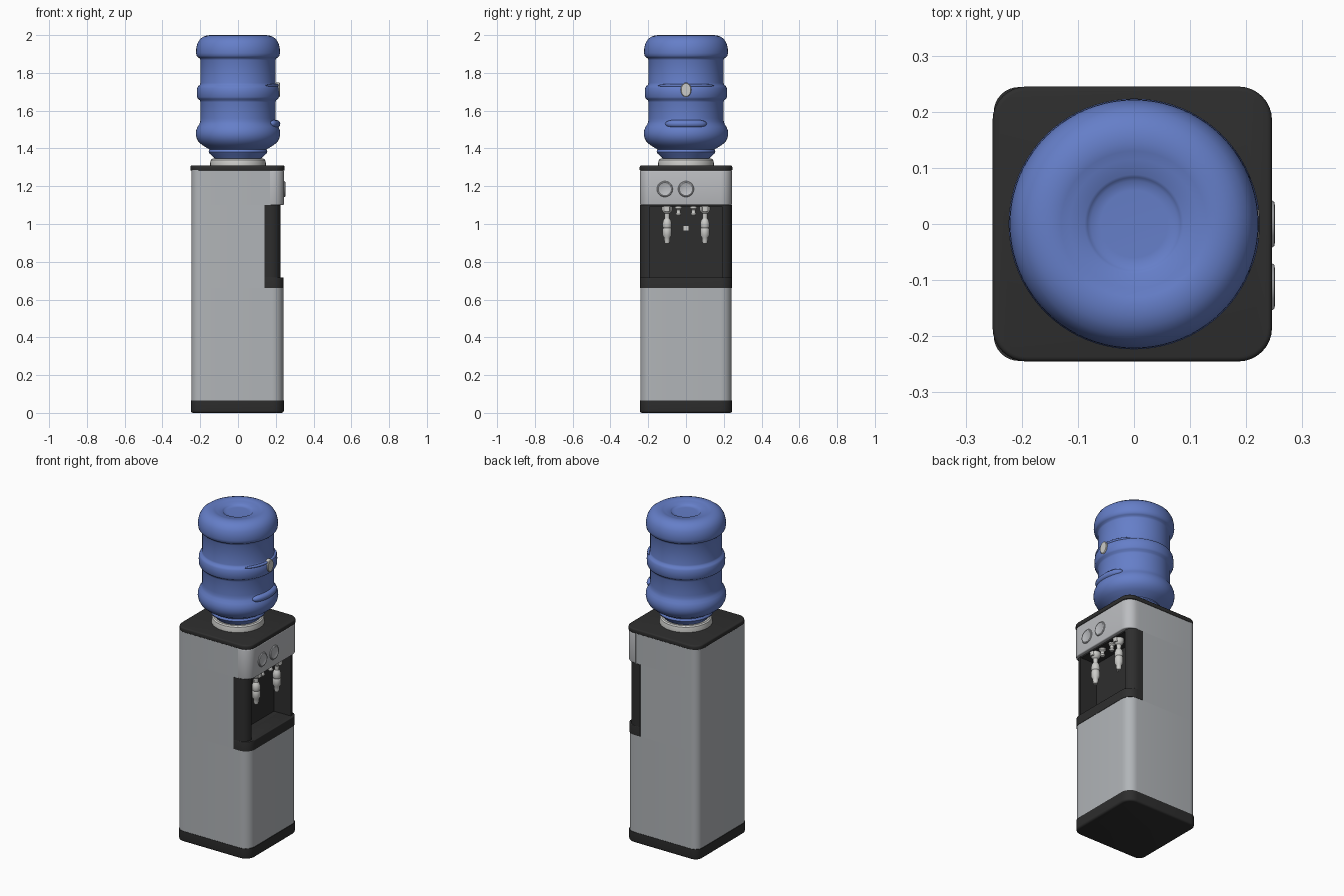
import bpy, bmesh, math

if "Cube" in bpy.data.objects:
    bpy.data.objects.remove(bpy.data.objects["Cube"])


def material(name, rgb):
    m = bpy.data.materials.new(name)
    m.diffuse_color = (*rgb, 1)
    m.use_nodes = True
    m.node_tree.nodes["Principled BSDF"].inputs["Base Color"].default_value = m.diffuse_color
    return m


BLUE = material("bottle blue", (0.13, 0.21, 0.58))
GREY = material("cabinet grey", (0.44, 0.46, 0.48))
PANEL = material("light panel grey", (0.50, 0.51, 0.53))
DARK = material("charcoal plastic", (0.027, 0.027, 0.027))
WHITE = material("off white", (0.60, 0.60, 0.58))


def finish(bm, name, mat, angle=35):
    bmesh.ops.remove_doubles(bm, verts=bm.verts, dist=1e-5)
    bmesh.ops.recalc_face_normals(bm, faces=bm.faces)
    me = bpy.data.meshes.new(name)
    bm.to_mesh(me)
    bm.free()
    me.materials.append(mat)
    me.shade_smooth()
    me.set_sharp_from_angle(angle=math.radians(angle))
    ob = bpy.data.objects.new(name, me)
    bpy.context.collection.objects.link(ob)
    return ob


def corner(cx, cy, r, start, n=8):
    """Quarter arc, counter-clockwise from start degrees."""
    return [(cx + r * math.cos(math.radians(start + 90 * i / n)),
             cy + r * math.sin(math.radians(start + 90 * i / n))) for i in range(n + 1)]


def rounded(x0, x1, y, r_back, r_front):
    pts = []
    for cx, cy, r, a in ((x1 - r_front, y - r_front, r_front, 0), (x0 + r_back, y - r_back, r_back, 90),
                         (x0 + r_back, r_back - y, r_back, 180), (x1 - r_front, r_front - y, r_front, 270)):
        pts += corner(cx, cy, r, a) if r > 0 else [(cx, cy)]
    return pts


def prism(name, pts, z0, z1, mat, bevel_top=0, bevel_bottom=0):
    bm = bmesh.new()
    lo = [bm.verts.new((x, y, z0)) for x, y in pts]
    hi = [bm.verts.new((x, y, z1)) for x, y in pts]
    bottom, top = bm.faces.new(lo[::-1]), bm.faces.new(hi)
    for i in range(len(pts)):
        j = (i + 1) % len(pts)
        bm.faces.new((lo[i], lo[j], hi[j], hi[i]))
    bm.normal_update()
    for off, z in ((bevel_top, z1), (bevel_bottom, z0)):
        if off:
            edges = [e for e in bm.edges if all(abs(v.co.z - z) < 1e-6 for v in e.verts)]
            bmesh.ops.bevel(bm, geom=edges, offset=off, segments=3, profile=0.5, affect='EDGES')
    return finish(bm, name, mat)


def lathe(name, profile, mat, at=(0, 0, 0), n=64, axis='z', sy=1, angle=35):
    """Revolve (radius, height) points; axis x turns the shape to face +x."""
    bm = bmesh.new()
    rows = []
    for r, h in profile:
        row = []
        for i in range(n):
            a = 2 * math.pi * i / n
            u, v = r * math.cos(a) * sy, r * math.sin(a)
            p = (u, v, h) if axis == 'z' else (h, u, v)
            row.append(bm.verts.new([p[k] + at[k] for k in range(3)]))
        rows.append(row)
    for a, b in zip(rows, rows[1:]):
        for i in range(n):
            j = (i + 1) % n
            bm.faces.new((a[i], a[j], b[j], b[i]))
    bm.faces.new(rows[0])
    bm.faces.new(rows[-1])
    return finish(bm, name, mat, angle)


def rib(name, radius, z, thick, half_angle, mat):
    """Tapered tube following the bottle wall, centred on +x."""
    bm = bmesh.new()
    rows, n, m = [], 28, 12
    for i in range(n + 1):
        t = 2 * i / n - 1
        a = math.radians(half_angle) * t
        s = thick * max(0.05, (1 - t ** 6)) ** 0.5
        row = []
        for k in range(m):
            b = 2 * math.pi * k / m
            r = radius + s * math.cos(b)
            row.append(bm.verts.new((r * math.cos(a), r * math.sin(a), z + s * math.sin(b))))
        rows.append(row)
    for a, b in zip(rows, rows[1:]):
        for k in range(m):
            bm.faces.new((a[k], a[(k + 1) % m], b[(k + 1) % m], b[k]))
    bm.faces.new(rows[0])
    bm.faces.new(rows[-1])
    finish(bm, name, mat)


# Cabinet: base, lower body, notched middle, upper body, top plate
prism("base", rounded(-0.25, 0.243, 0.244, 0.045, 0.06), 0, 0.065, DARK, 0, 0.012)
prism("lower_body", rounded(-0.247, 0.24, 0.242, 0.045, 0.06), 0.065, 0.66, GREY)
back = corner(-0.202, 0.197, 0.045, 90) + corner(-0.202, -0.197, 0.045, 180)
notch = [(0.14, -0.242), (0.14, -0.2), (0.1, -0.2), (0.1, 0.2), (0.14, 0.2), (0.14, 0.242)]
prism("middle_body", back + notch, 0.66, 1.10, GREY)
prism("upper_body", rounded(-0.247, 0.225, 0.242, 0.045, 0.055), 1.10, 1.285, GREY)
prism("button_panel", rounded(0.17, 0.244, 0.2435, 0, 0.06), 1.10, 1.283, PANEL, 0.006, 0.006)
prism("top_plate", rounded(-0.252, 0.246, 0.245, 0.06, 0.06), 1.283, 1.31, DARK, 0.008, 0.004)

# Dispensing alcove
frame = ([(0.14, -0.243)] + corner(0.172, -0.19, 0.053, 270)[:-1]
         + [(0.225, -0.19), (0.11, -0.19), (0.11, 0.19), (0.225, 0.19)]
         + corner(0.172, 0.19, 0.053, 0)[1:]
         + [(0.14, 0.243), (0.14, 0.2), (0.1, 0.2), (0.1, -0.2), (0.14, -0.2)])
prism("alcove_frame", frame, 0.66, 1.10, DARK)
prism("alcove_lip", rounded(0.14, 0.242, 0.2435, 0, 0.06), 0.66, 0.718, DARK, 0.004)
prism("alcove_floor", rounded(0.105, 0.16, 0.195, 0, 0), 0.67, 0.717, DARK)
prism("alcove_ceiling", rounded(0.105, 0.222, 0.192, 0, 0), 1.092, 1.101, DARK)
prism("indicator_plate", rounded(0.108, 0.114, 0.012, 0, 0), 0.965, 0.99, WHITE)

# Buttons
for i, y in enumerate((-0.112, 0.0)):
    lathe(f"button_{i + 1}", [(0.042, 0.23), (0.042, 0.246), (0.039, 0.25), (0.034, 0.251), (0.031, 0.249)],
          PANEL, (0, y, 1.185), 40, 'x')

# Taps and small valves, mirrored left and right
tap = [(0.028, 1.10), (0.029, 1.075), (0.022, 1.062), (0.014, 1.055), (0.013, 1.03), (0.021, 1.018),
       (0.024, 1.005), (0.024, 0.985), (0.021, 0.98), (0.024, 0.972), (0.024, 0.94), (0.016, 0.928),
       (0.015, 0.91), (0.012, 0.897)]
valve = [(0.019, 1.10), (0.019, 1.083), (0.011, 1.075), (0.011, 1.06), (0.015, 1.054), (0.012, 1.045)]
for s, side in ((-1, "left"), (1, "right")):
    lathe(f"tap_{side}", tap, WHITE, (0.193, 0.1 * s, 0), 24)
    lathe(f"valve_{side}", valve, WHITE, (0.193, 0.04 * s, 0), 20)
    prism(f"tap_lever_{side}", [(x, y + 0.1 * s) for x, y in rounded(0.193, 0.225, 0.014, 0, 0.006)],
          1.066, 1.09, WHITE)

# Collar and bottle
lathe("collar", [(0.147, 1.305), (0.147, 1.325), (0.143, 1.34), (0.135, 1.346), (0.11, 1.346)], WHITE)
bottle = [(0.12, 1.34), (0.125, 1.35), (0.15, 1.372), (0.156, 1.382), (0.153, 1.39), (0.15, 1.394),
          (0.165, 1.403), (0.19, 1.418), (0.21, 1.437), (0.22, 1.457), (0.2235, 1.475), (0.222, 1.495),
          (0.214, 1.515), (0.205, 1.528), (0.2, 1.543), (0.199, 1.56), (0.199, 1.645), (0.202, 1.655),
          (0.212, 1.662), (0.217, 1.672), (0.218, 1.7), (0.216, 1.72), (0.211, 1.73), (0.202, 1.736),
          (0.199, 1.746), (0.199, 1.868), (0.202, 1.877), (0.212, 1.882), (0.219, 1.89), (0.222, 1.905),
          (0.221, 1.93), (0.215, 1.956), (0.202, 1.978), (0.183, 1.992), (0.165, 1.998), (0.145, 2.0),
          (0.13, 1.997), (0.115, 1.992), (0.088, 1.99), (0.083, 1.986), (0.077, 1.981), (0.06, 1.98)]
lathe("bottle", bottle, BLUE, n=80, angle=50)
rib("bottle_grip", 0.203, 1.53, 0.021, 32, BLUE)
rib("bottle_rib", 0.208, 1.733, 0.008, 45, BLUE)
lathe("bottle_badge", [(0.038, 0.2), (0.038, 0.219), (0.034, 0.223)], WHITE, (0, 0, 1.71), 32, 'x', 0.74)
